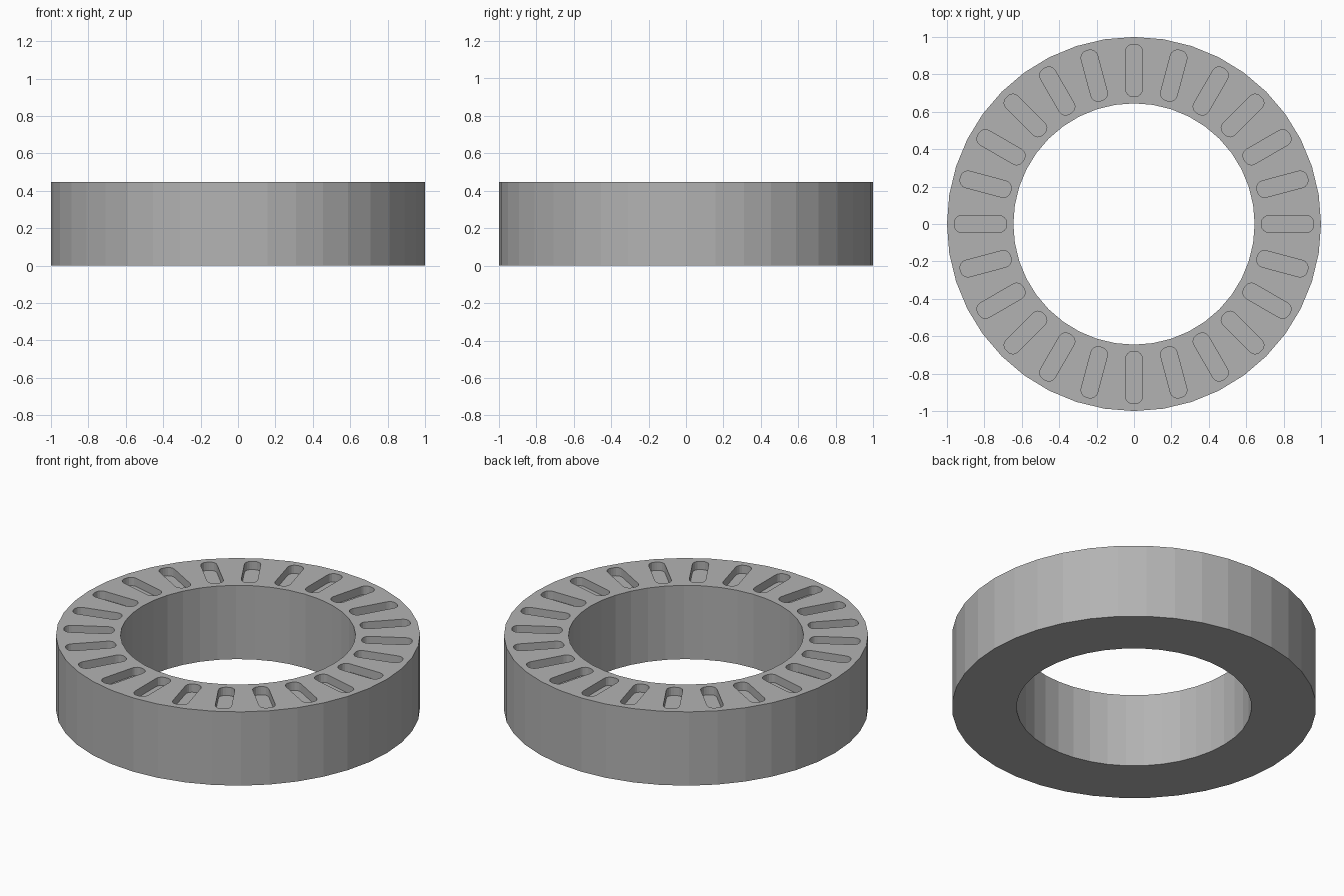
import bpy, bmesh, math
from mathutils import Matrix, Vector

if "Cube" in bpy.data.objects:
    bpy.data.objects.remove(bpy.data.objects["Cube"])

SIDES, R_OUT, R_IN, HEIGHT = 40, 1.0, 0.645, 0.447
SLOTS, SLOT_IN, SLOT_OUT, SLOT_W, SLOT_R, DEPTH = 24, 0.682, 0.96, 0.09, 0.038, 0.05


def finish(bm, name):
    bmesh.ops.recalc_face_normals(bm, faces=bm.faces[:])
    mesh = bpy.data.meshes.new(name)
    bm.to_mesh(mesh)
    bm.free()
    obj = bpy.data.objects.new(name, mesh)
    bpy.context.collection.objects.link(obj)
    return obj


# Ring body: rectangular section swept round the axis
bm = bmesh.new()
section = [(R_IN, 0), (R_OUT, 0), (R_OUT, HEIGHT), (R_IN, HEIGHT)]
loops = []
for i in range(SIDES):
    a = 2 * math.pi * i / SIDES
    loops.append([bm.verts.new((r * math.cos(a), r * math.sin(a), z)) for r, z in section])
for i in range(SIDES):
    p, q = loops[i], loops[(i + 1) % SIDES]
    for j in range(4):
        k = (j + 1) % 4
        bm.faces.new((p[j], q[j], q[k], p[k]))
ring = finish(bm, "ring_body")

# Dark grey finish
grey = bpy.data.materials.new("dark_grey")
grey.diffuse_color = (0.45, 0.45, 0.45, 1)
grey.use_nodes = True
grey.node_tree.nodes["Principled BSDF"].inputs["Base Color"].default_value = grey.diffuse_color
ring.data.materials.append(grey)

# Rounded slot outline lying along +x
outline = []
h = SLOT_W / 2 - SLOT_R
corners = [(SLOT_OUT - SLOT_R, h), (SLOT_IN + SLOT_R, h),
           (SLOT_IN + SLOT_R, -h), (SLOT_OUT - SLOT_R, -h)]
for c, (cx, cy) in enumerate(corners):
    for s in range(5):
        a = math.radians(90 * c + 22.5 * s)
        outline.append((cx + SLOT_R * math.cos(a), cy + SLOT_R * math.sin(a)))

# Slot cutters: one prism repeated round the top
bm = bmesh.new()
for i in range(SLOTS):
    rot = Matrix.Rotation(2 * math.pi * i / SLOTS, 3, 'Z')
    low = [bm.verts.new(rot @ Vector((x, y, HEIGHT - DEPTH))) for x, y in outline]
    high = [bm.verts.new(rot @ Vector((x, y, HEIGHT + 0.1))) for x, y in outline]
    bm.faces.new(low[::-1])
    bm.faces.new(high)
    n = len(outline)
    for j in range(n):
        k = (j + 1) % n
        bm.faces.new((low[j], low[k], high[k], high[j]))
cutter = finish(bm, "slot_cutters")
cutter.data.materials.append(grey)
cutter.hide_render = True
cutter.hide_set(True)

mod = ring.modifiers.new("slots", 'BOOLEAN')
mod.operation = 'DIFFERENCE'
mod.solver = 'EXACT'
mod.object = cutter
